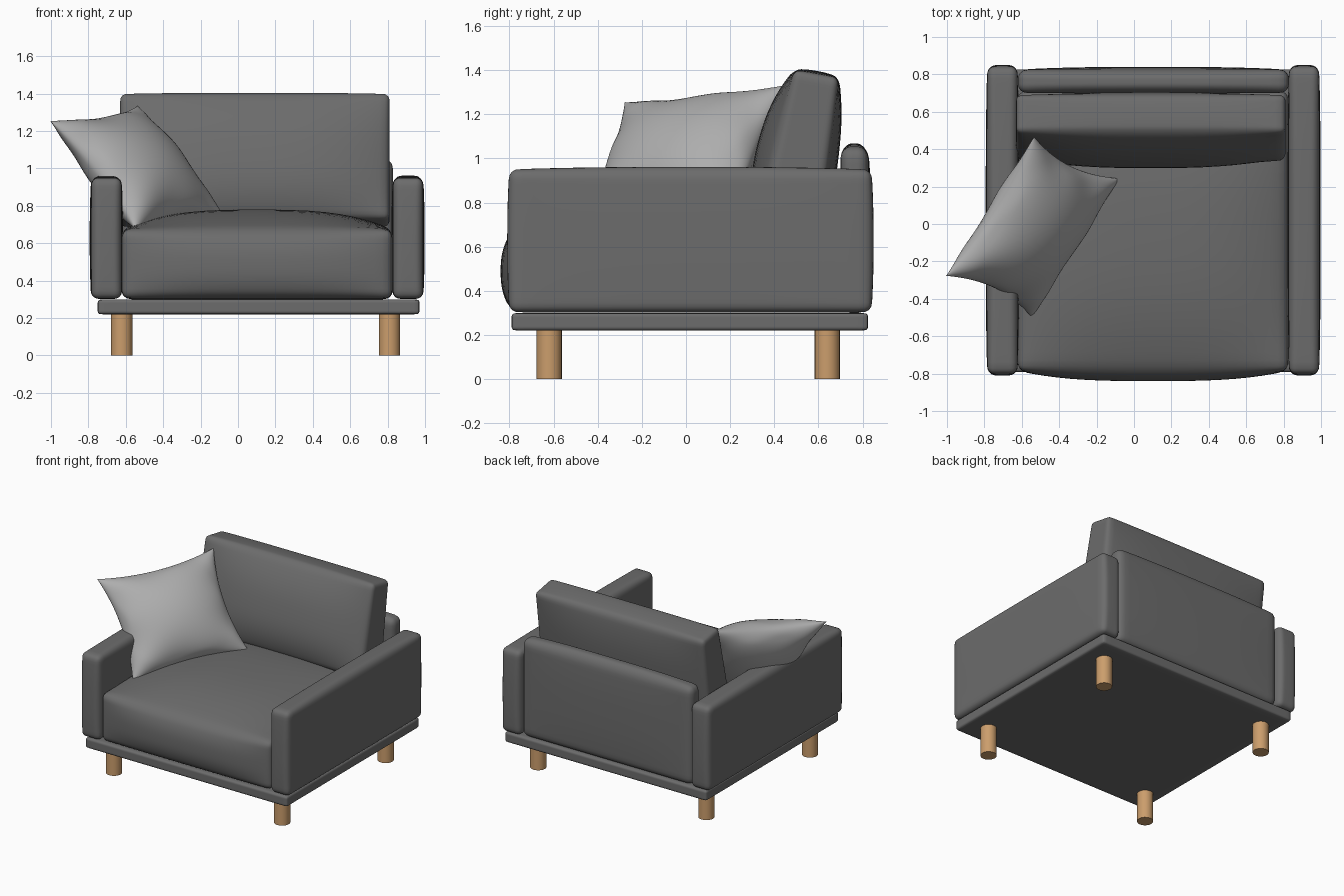
import bpy, bmesh, math
from mathutils import Vector, Matrix

if "Cube" in bpy.data.objects:
    bpy.data.objects.remove(bpy.data.objects["Cube"])


def material(name, rgb):
    m = bpy.data.materials.new(name)
    m.diffuse_color = (*rgb, 1)
    m.use_nodes = True
    m.node_tree.nodes["Principled BSDF"].inputs["Base Color"].default_value = m.diffuse_color
    return m


FABRIC = material("dark grey fabric", (0.15, 0.15, 0.15))
PILLOW = material("light grey fabric", (0.42, 0.42, 0.42))
WOOD = material("light wood", (0.60, 0.34, 0.15))


def finish(bm, name, mat, angle=40):
    bmesh.ops.recalc_face_normals(bm, faces=bm.faces)
    mesh = bpy.data.meshes.new(name)
    bm.to_mesh(mesh)
    bm.free()
    mesh.materials.append(mat)
    ob = bpy.data.objects.new(name, mesh)
    bpy.context.collection.objects.link(ob)
    bpy.ops.object.select_all(action='DESELECT')
    ob.select_set(True)
    bpy.context.view_layer.objects.active = ob
    bpy.ops.object.shade_smooth_by_angle(angle=math.radians(angle))
    return ob


def cushion(name, lo, hi, r, bulge=None, taper=0, tilt=0):
    """Rounded box from lo to hi; bulge maps (axis, side) to a swelling height."""
    lo, hi = Vector(lo), Vector(hi)
    half, mid = (hi - lo) / 2, (hi + lo) / 2
    bm = bmesh.new()
    bmesh.ops.create_cube(bm, size=2)
    bmesh.ops.subdivide_edges(bm, edges=bm.edges[:], cuts=23, use_grid_fill=True)
    for v in bm.verts:
        # crowd the grid towards the edges, then round them
        c = Vector([math.sin(a * math.pi / 2) for a in v.co])
        p = Vector([c[i] * half[i] for i in range(3)])
        inner = Vector([max(-half[i] + r, min(half[i] - r, p[i])) for i in range(3)])
        d = p - inner
        if d.length > 1e-6:
            p = inner + d.normalized() * r
        q = [p[i] / half[i] for i in range(3)]
        for (axis, side), h in (bulge or {}).items():
            j, k = [i for i in range(3) if i != axis]
            if q[axis] * side > 0:
                p[axis] += side * h * abs(q[axis]) * (1 - abs(q[j]) ** 3) * (1 - abs(q[k]) ** 2.5)
        p.y *= 1 - taper * q[2]
        v.co = p
    bm.transform(Matrix.Translation(mid) @ Matrix.Rotation(tilt, 4, 'X'))
    return finish(bm, name, FABRIC)


# base platform
cushion("base", (-0.75, -0.79, 0.22), (0.97, 0.825, 0.30), 0.018)

# armrests
for side, x0, x1 in (("left", -0.785, -0.622), ("right", 0.828, 0.99)):
    cushion(side + "_armrest", (x0, -0.80, 0.303), (x1, 0.84, 0.95), 0.04,
            {(0, 1): 0.008, (0, -1): 0.008, (2, 1): 0.012, (1, -1): 0.01, (1, 1): 0.01})

# back panel, seat and leaning back cushion
cushion("back_panel", (-0.62, 0.70, 0.30), (0.828, 0.825, 1.05), 0.05,
        {(1, 1): 0.015, (2, 1): 0.018})
cushion("seat_cushion", (-0.622, -0.785, 0.303), (0.825, 0.71, 0.675), 0.045,
        {(2, 1): 0.105, (1, -1): 0.055})
cushion("back_cushion", (-0.63, 0.41, 0.70), (0.81, 0.65, 1.39), 0.035,
        {(1, -1): 0.085, (1, 1): 0.045, (2, 1): 0.012}, taper=0.14, tilt=-0.18)

# legs
for xn, x in (("left", -0.622), ("right", 0.81)):
    for yn, y in (("front", -0.62), ("back", 0.64)):
        bm = bmesh.new()
        bmesh.ops.create_cone(bm, cap_ends=True, segments=24, radius1=0.057, radius2=0.057,
                              depth=0.225, matrix=Matrix.Translation((x, y, 0.1125)))
        finish(bm, f"{yn}_{xn}_leg", WOOD)

# throw pillow: two swollen sheets between four pointed corners
A, B = Vector((-1.0, -0.28, 1.255)), Vector((-0.54, 0.47, 1.335))
C, D = Vector((-0.07, 0.24, 0.75)), Vector((-0.55, -0.50, 0.67))
centre = (A + B + C + D) / 4
U, V = (B + C - A - D) / 4, (A + B - C - D) / 4
normal = V.cross(U).normalized()
if normal.z < 0:
    normal.negate()
bm = bmesh.new()
N = 36
for sign in (1, -1):
    rows = []
    for i in range(N + 1):
        row = []
        for j in range(N + 1):
            u, v = -math.cos(math.pi * i / N), -math.cos(math.pi * j / N)
            fu, fv = max(0, 1 - u * u), max(0, 1 - v * v)
            h = 0.185 * (fu * fv) ** 0.55
            # soft creases running in from the edges
            h += 0.012 * (math.sin(7 * v + 1) * u ** 4 + math.sin(6 * u) * v ** 4) * min(1, 6 * fu * fv)
            pu, pv = u * (1 - 0.13 * fv), v * (1 - 0.13 * fu)
            row.append(bm.verts.new(centre + U * pu + V * pv + normal * h * sign))
        rows.append(row)
    for i in range(N):
        for j in range(N):
            bm.faces.new((rows[i][j], rows[i + 1][j], rows[i + 1][j + 1], rows[i][j + 1]))
bmesh.ops.remove_doubles(bm, verts=bm.verts, dist=0.0005)
finish(bm, "throw_pillow", PILLOW, 80)
